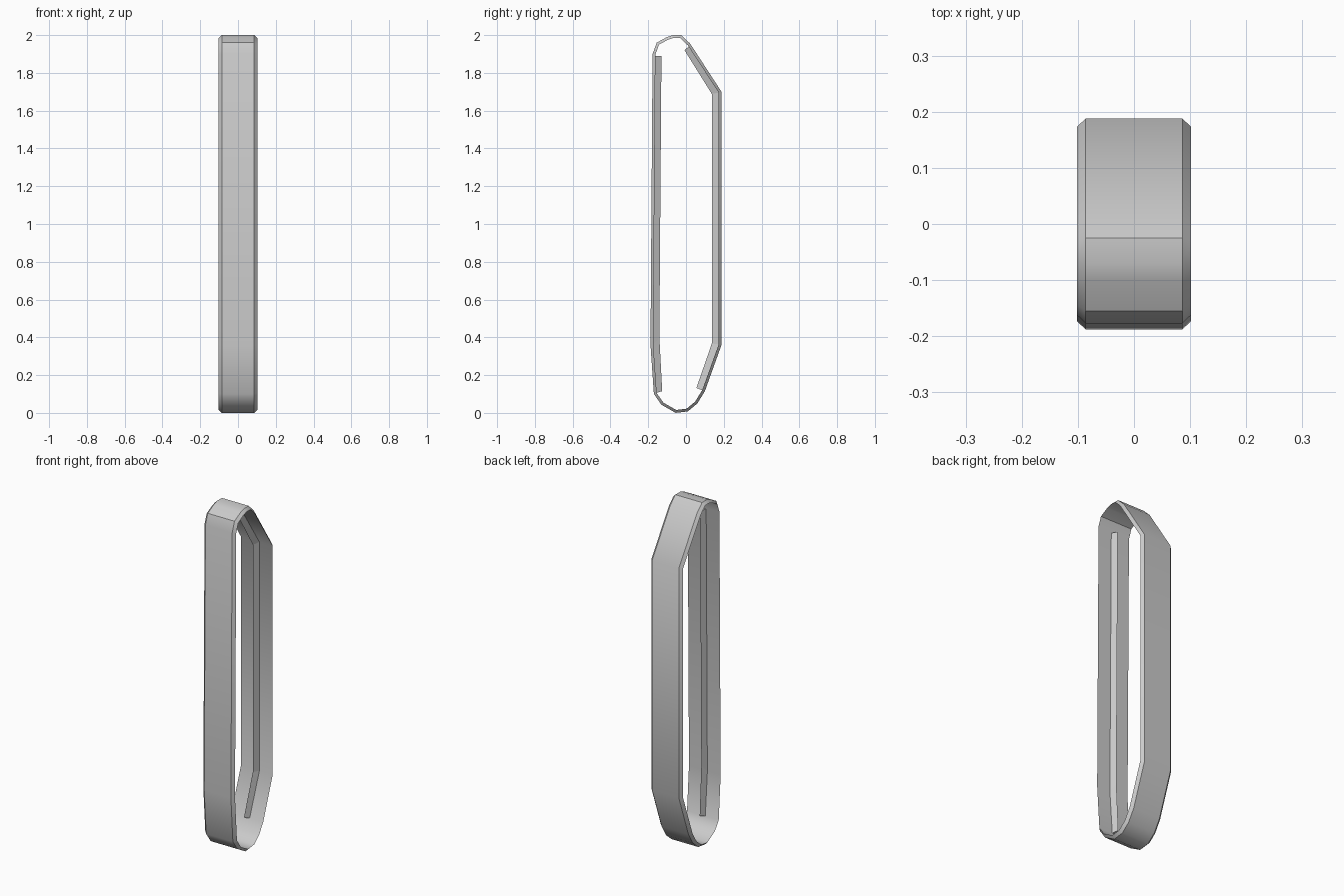
import bpy
import bmesh
from mathutils import Vector

if "Cube" in bpy.data.objects:
    bpy.data.objects.remove(bpy.data.objects["Cube"])


# Track outline in (y, z), clockwise seen from +x
OUTER = [(-0.07, 2.0), (-0.025, 2.0), (0.022, 1.955), (0.188, 1.70), (0.188, 0.36),
         (0.10, 0.115), (0.06, 0.05), (0.01, 0.008), (-0.055, 0.0), (-0.13, 0.043),
         (-0.17, 0.10), (-0.188, 0.36), (-0.177, 1.90), (-0.155, 1.96), (-0.10, 1.99)]


def inset(points, d):
    """Mitred inward offset of the closed outline."""
    pts = [Vector(p) for p in points]
    result = []
    for i, p in enumerate(pts):
        a = (p - pts[i - 1]).normalized()
        b = (pts[(i + 1) % len(pts)] - p).normalized()
        na, nb = Vector((a.y, -a.x)), Vector((b.y, -b.x))
        result.append(p + (na + nb) * d / (1 + na.dot(nb)))
    return result


def sweep(name, sections, closed):
    """Bridge matching closed cross-sections into one mesh."""
    bm = bmesh.new()
    rings = [[bm.verts.new(co) for co in s] for s in sections]
    n = len(rings[0])
    for i in range(len(rings) if closed else len(rings) - 1):
        r, s = rings[i], rings[(i + 1) % len(rings)]
        for j in range(n):
            k = (j + 1) % n
            bm.faces.new((r[j], r[k], s[k], s[j]))
    if not closed:
        bm.faces.new(rings[0])
        bm.faces.new(rings[-1])
    bmesh.ops.recalc_face_normals(bm, faces=bm.faces[:])
    mesh = bpy.data.meshes.new(name)
    bm.to_mesh(mesh)
    bm.free()
    obj = bpy.data.objects.new(name, mesh)
    bpy.context.collection.objects.link(obj)
    return obj


# Belt with chamfered side edges
INNER = inset(OUTER, 0.015)
belt = sweep("track_belt", [
    [(-0.102, *q), (-0.086, *p), (0.086, *p), (0.102, *q)]
    for p, q in zip(OUTER, INNER)], True)
bpy.context.view_layer.objects.active = belt
belt.select_set(True)
bpy.ops.object.shade_smooth_by_angle(angle=0.7)


# Wedge-shaped guide ridges running inside the belt: (base, crest) pairs
def guide(name, pairs):
    sweep(name, [[(-0.017, *b), (0.017, *b), (0, *c)] for b, c in pairs], False)


guide("rear_guide_ridge", [
    ((0.02, 1.945), (-0.008, 1.92)), ((0.174, 1.696), (0.137, 1.688)),
    ((0.174, 0.362), (0.137, 0.368)), ((0.09, 0.118), (0.055, 0.132))])
guide("front_guide_ridge", [
    ((-0.163, 1.89), (-0.130, 1.89)), ((-0.174, 0.36), (-0.141, 0.40)),
    ((-0.158, 0.106), (-0.126, 0.115))])
